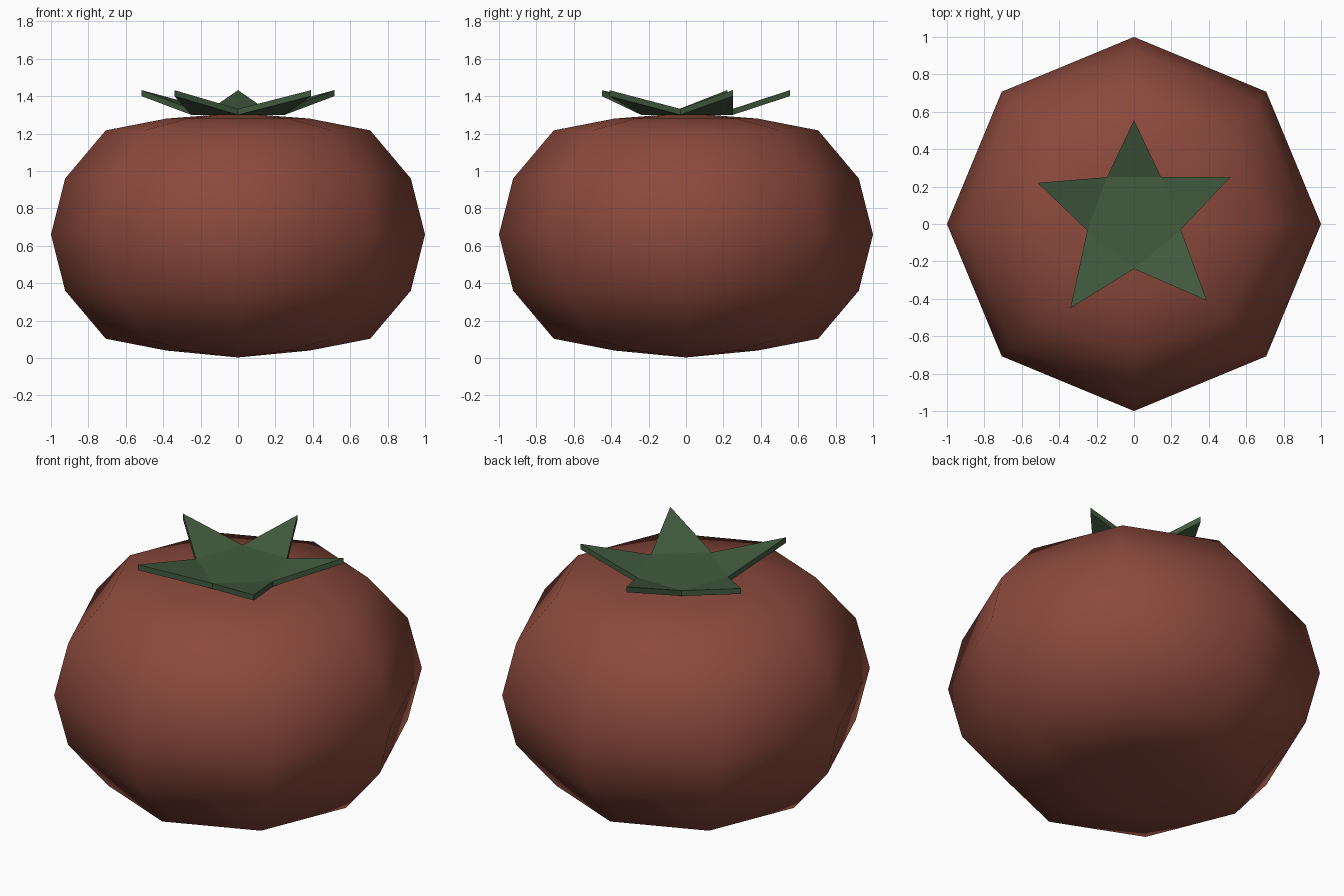
import bpy
from math import sin, cos, pi

if "Cube" in bpy.data.objects:
    bpy.data.objects.remove(bpy.data.objects["Cube"])


def make_object(name, verts, faces, color, smooth):
    mesh = bpy.data.meshes.new(name)
    mesh.from_pydata(verts, [], faces)
    mesh.update()
    for p in mesh.polygons:
        p.use_smooth = smooth
    mat = bpy.data.materials.new(name + "_colour")
    mat.diffuse_color = (*color, 1)
    mat.use_nodes = True
    mat.node_tree.nodes["Principled BSDF"].inputs["Base Color"].default_value = mat.diffuse_color
    mesh.materials.append(mat)
    obj = bpy.data.objects.new(name, mesh)
    bpy.context.collection.objects.link(obj)
    return obj


# Fruit body: eight-sided lathe, squashed towards both poles
N = 8
MID = 0.66
half = [(0.383, 0.62), (0.707, 0.557), (0.924, 0.30)]
rings = ([(r, MID - h) for r, h in half] + [(1.0, MID)]
         + [(r, MID + h) for r, h in reversed(half)])
verts = [(r * cos(2 * pi * i / N), r * sin(2 * pi * i / N), z)
         for r, z in rings for i in range(N)]
bottom, top = len(verts), len(verts) + 1
verts += [(0, 0, 0.003), (0, 0, 1.31)]
faces = []
last = (len(rings) - 1) * N
for i in range(N):
    j = (i + 1) % N
    faces.append((bottom, j, i))
    faces.append((top, last + i, last + j))
    for k in range(0, last, N):
        faces.append((k + i, k + j, k + N + j, k + N + i))
make_object("fruit_body", verts, faces, (0.26, 0.067, 0.046), True)

# Leafy crown: five-pointed star with raised tips and a thin rim
tips = [(0, 0.555), (-0.515, 0.22), (-0.34, -0.45), (0.39, -0.41), (0.515, 0.25)]
notches = [(-0.145, 0.25), (-0.25, -0.035), (0, -0.24), (0.25, -0.03), (0.145, 0.25)]
verts = []
for drop in (0, 0.032):
    verts += [(x, y, 1.432 - drop) for x, y in tips]
    verts += [(x, y, 1.332 - drop) for x, y in notches]
faces = [(5, 6, 7, 8, 9), (19, 18, 17, 16, 15)]
for i in range(5):
    before, after = 5 + (i - 1) % 5, 5 + i
    faces.append((before, i, after))
    faces.append((after + 10, i + 10, before + 10))
    faces.append((before, before + 10, i + 10, i))
    faces.append((i, i + 10, after + 10, after))
make_object("leaf_crown", verts, faces, (0.055, 0.105, 0.05), False)
